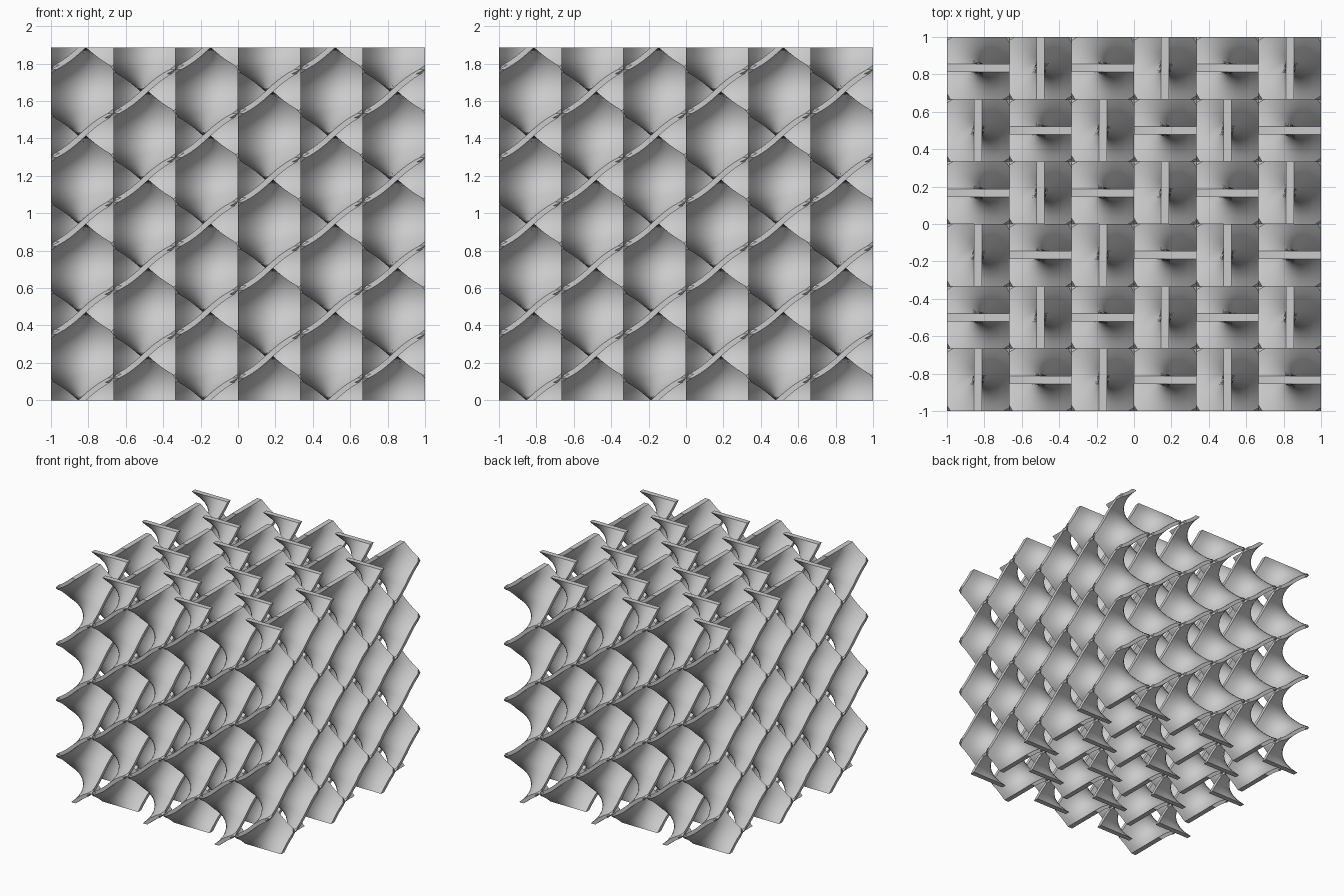
import bpy, bmesh, math
from mathutils import Vector

if "Cube" in bpy.data.objects:
    bpy.data.objects.remove(bpy.data.objects["Cube"])

N = 6                        # cells per side
CELL = 2.0 / N
HALF = CELL / 2
HEIGHT = 1.887
HALF_TURNS = 4               # half turns over the full height
STEPS = 20 * HALF_TURNS      # layers in height
SEGS = 8                     # segments along the blade
W = 0.0215                   # half thickness of the blade

grey = bpy.data.materials.new("light grey")
grey.diffuse_color = (0.6, 0.6, 0.6, 1)
grey.use_nodes = True
grey.node_tree.nodes["Principled BSDF"].inputs["Base Color"].default_value = grey.diffuse_color


def reach(start, d):
    """Point where a ray from start along d leaves the square cell."""
    t = min((math.copysign(HALF, d[k]) - start[k]) / d[k]
            for k in (0, 1) if abs(d[k]) > 1e-9)
    return start + d * t


def tip(d, n):
    """Middle point of a blade end: the cell corner if the blade covers it."""
    corner = Vector((math.copysign(HALF, d.x), math.copysign(HALF, d.y)))
    return corner if abs(corner.dot(n)) <= W else reach(Vector((0, 0)), d)


def section(angle):
    """Outline of a flat strip at this angle, trimmed to the cell."""
    d = Vector((math.cos(angle), math.sin(angle)))
    n = Vector((-d.y, d.x))
    pts = []
    for s in (-1, 1):
        a, b = reach(n * W * s, d * s), reach(n * W * s, d * -s)
        pts += [b.lerp(a, i / SEGS) for i in range(SEGS + 1)]
        pts.append(tip(d * s, n))
    return pts


def blade_mesh(name, start):
    """Strip twisted upward, filling one square column."""
    bm = bmesh.new()
    rings = []
    for k in range(STEPS + 1):
        f = k / STEPS
        pts = section(start + math.pi * HALF_TURNS * f)
        rings.append([bm.verts.new((p.x, p.y, HEIGHT * f)) for p in pts])
    m = len(rings[0])
    for lo, hi in zip(rings, rings[1:]):
        for i in range(m):
            j = (i + 1) % m
            bm.faces.new((lo[i], lo[j], hi[j], hi[i]))
    bm.faces.new(rings[0][::-1])
    bm.faces.new(rings[-1])
    bmesh.ops.recalc_face_normals(bm, faces=bm.faces)
    mesh = bpy.data.meshes.new(name)
    bm.to_mesh(mesh)
    bm.free()
    mesh.materials.append(grey)
    mesh.shade_smooth()
    mesh.set_sharp_from_angle(angle=math.radians(35))
    return mesh


# two blades, a quarter turn apart, laid out like a chessboard
blades = [blade_mesh("twisted_blade_a", math.pi / 2),
          blade_mesh("twisted_blade_b", 0.0)]
for i in range(N):
    for j in range(N):
        ob = bpy.data.objects.new(f"twisted_blade_{i}_{j}", blades[(i + j) % 2])
        ob.location = (-1 + CELL * (i + 0.5), -1 + CELL * (j + 0.5), 0)
        bpy.context.collection.objects.link(ob)
